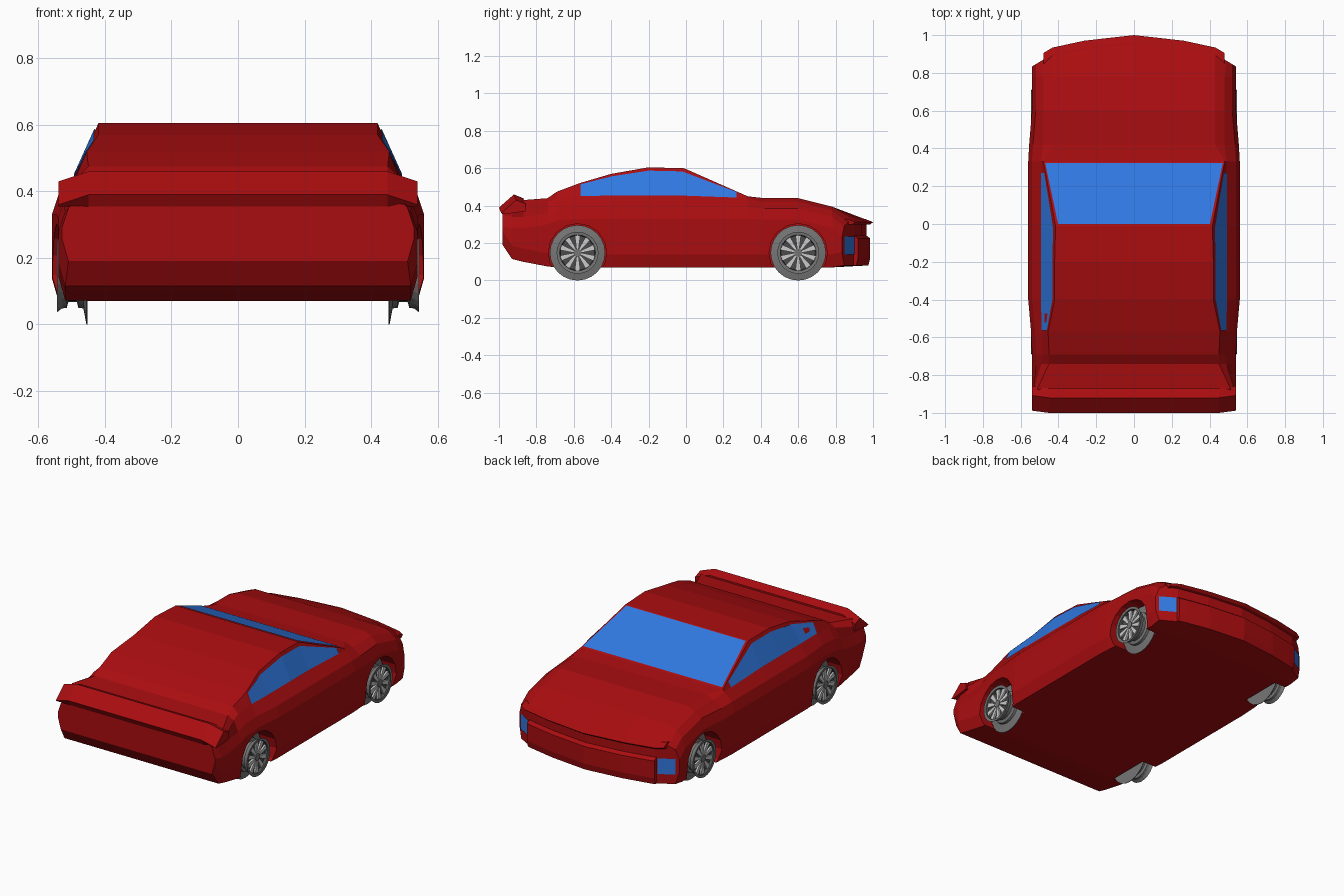
import bpy, bmesh, math
from mathutils import Vector, Matrix

cube = bpy.data.objects.get("Cube")
if cube:
    bpy.data.objects.remove(cube, do_unlink=True)


def material(name, *rgb):
    m = bpy.data.materials.new(name)
    m.use_nodes = True
    m.diffuse_color = (*rgb, 1)
    m.node_tree.nodes["Principled BSDF"].inputs["Base Color"].default_value = (*rgb, 1)
    return m


RED = material("red_paint", 0.4, 0.004, 0.005)
BLUE = material("blue_glass", 0.03, 0.19, 0.75)
TYRE = material("tyre_grey", 0.18, 0.18, 0.18)
DARK = material("dark_grey", 0.07, 0.07, 0.07)
SILVER = material("silver", 0.6, 0.6, 0.6)


def finish(name, bm, *mats):
    bmesh.ops.recalc_face_normals(bm, faces=bm.faces)
    mesh = bpy.data.meshes.new(name)
    bm.to_mesh(mesh)
    bm.free()
    for m in mats:
        mesh.materials.append(m)
    ob = bpy.data.objects.new(name, mesh)
    bpy.context.collection.objects.link(ob)
    return ob


def loft(name, rings, mat, caps=()):
    """Skin closed rings; caps are index lists, or one n-gon if none given."""
    bm = bmesh.new()
    loops = [[bm.verts.new(p) for p in ring] for ring in rings]
    n = len(loops[0])
    for a, b in zip(loops, loops[1:]):
        for i in range(n):
            j = (i + 1) % n
            bm.faces.new((a[i], a[j], b[j], b[i]))
    for ring in (loops[0], loops[-1]):
        for cap in caps or [range(n)]:
            bm.faces.new([ring[i] for i in cap])
    return finish(name, bm, mat)


def strip(name, lower, upper, mat):
    bm = bmesh.new()
    lo = [bm.verts.new(p) for p in lower]
    up = [bm.verts.new(p) for p in upper]
    for i in range(len(lo) - 1):
        bm.faces.new((lo[i], lo[i + 1], up[i + 1], up[i]))
    return finish(name, bm, mat)


# Nose curve in plan: how far the front falls back at a given x
def sweep(x):
    x = abs(x)
    if x < 0.43:
        return 0.065 * (x / 0.43) ** 1.6
    return 0.065 + 0.6 * (x - 0.43)


# Body stations: y, floor z, half width, shoulder z, belt x, belt z, top x, top z
STATIONS = [
    (-0.98, 0.19, 0.53, 0.35, 0.50, 0.36, 0.45, 0.37),
    (-0.93, 0.115, 0.54, 0.34, 0.53, 0.38, 0.50, 0.41),
    (-0.87, 0.10, 0.54, 0.34, 0.53, 0.39, 0.51, 0.43),
    (-0.74, 0.075, 0.54, 0.36, 0.49, 0.42, 0.45, 0.44),
    (-0.69, 0.07, 0.54, 0.38, 0.485, 0.44, 0.45, 0.475),
    (-0.57, 0.07, 0.545, 0.39, 0.485, 0.45, 0.455, 0.52),
    (-0.40, 0.07, 0.56, 0.39, 0.49, 0.45, 0.42, 0.57),
    (-0.20, 0.07, 0.56, 0.39, 0.49, 0.45, 0.42, 0.605),
    (-0.01, 0.07, 0.56, 0.39, 0.49, 0.45, 0.415, 0.60),
    (0.33, 0.07, 0.56, 0.39, 0.49, 0.44, 0.48, 0.45),
    (0.42, 0.07, 0.555, 0.385, 0.48, 0.42, 0.43, 0.44),
    (0.60, 0.07, 0.54, 0.385, 0.48, 0.42, 0.43, 0.44),
    (0.78, 0.07, 0.54, 0.34, 0.48, 0.375, 0.43, 0.395),
    (0.965, 0.08, 0.54, 0.29, 0.49, 0.31, 0.43, 0.325),
]


def body_ring(st):
    y, floor, w, sh, bx, bz, tx, tz = st
    sill = w - 0.02
    half = [(0, floor), (sill * 0.44, floor), (sill * 0.8, floor), (sill, floor),
            (w, floor + 0.07), (w, sh - 0.06), (w - 0.02, sh),
            (bx, bz), (tx, tz), (tx * 0.55, tz), (0, tz)]
    full = half + [(-x, z) for x, z in half[-2:0:-1]]
    nose = y > 0.9
    return [(x, y - (sweep(x) if nose else 0), z) for x, z in full]


right_caps = [(0, 1, 9, 10), (1, 2, 8, 9), tuple(range(2, 9))]
left_caps = [tuple((20 - i) % 20 for i in c) for c in right_caps]
body = loft("body", [body_ring(s) for s in STATIONS], RED, right_caps + left_caps)

# Wheel arches cut out of the body
WHEELS = [(s, y) for s in (1, -1) for y in (-0.58, 0.6)]
HUB_Z = 0.148
bm = bmesh.new()
for s, y in WHEELS:
    place = Matrix.Translation((s * 0.565, y, HUB_Z)) @ Matrix.Rotation(math.pi / 2, 4, "Y")
    bmesh.ops.create_cone(bm, cap_ends=True, segments=16, radius1=0.156,
                          radius2=0.156, depth=0.25, matrix=place)
cutter = finish("arch_cutter", bm, RED)
cutter.hide_render = True
cut = body.modifiers.new("arches", "BOOLEAN")
cut.operation = "DIFFERENCE"
cut.solver = "EXACT"
cut.object = cutter
bpy.context.view_layer.update()
cut_mesh = bpy.data.meshes.new_from_object(
    body.evaluated_get(bpy.context.evaluated_depsgraph_get()))
body.modifiers.clear()
body.data = cut_mesh
bpy.data.objects.remove(cutter, do_unlink=True)


# Hood lip and front bumper follow the nose curve
def nose_bar(name, profile, half_width):
    xs = [half_width * t for t in (-1, -0.9, -0.55, 0, 0.55, 0.9, 1)]
    loft(name, [[(x, y - sweep(x), z) for y, z in profile] for x in xs], RED)


nose_bar("hood_lip", [(0.93, 0.295), (0.985, 0.30), (1.0, 0.312), (0.96, 0.328), (0.93, 0.328)], 0.48)
nose_bar("front_bumper", [(0.93, 0.08), (0.975, 0.08), (0.985, 0.12), (0.985, 0.225), (0.965, 0.24), (0.93, 0.24)], 0.43)

# Tail spoiler, drooping at both ends
tail = [(-0.87, 0.44), (-0.92, 0.46), (-1.0, 0.39), (-0.98, 0.355), (-0.87, 0.37)]
loft("spoiler", [[(x, y + abs(drop) * 0.4, z - drop * (z > 0.38)) for y, z in tail]
                 for x, drop in ((-0.54, 0.03), (-0.45, 0), (0.45, 0), (0.54, 0.03))], RED)


# Glass follows the cabin between belt and roof edge
def cabin(y, t, s):
    for a, b in zip(STATIONS, STATIONS[1:]):
        if a[0] <= y <= b[0]:
            f = (y - a[0]) / (b[0] - a[0])
            bx, bz, tx, tz = (p + (q - p) * f for p, q in zip(a[4:], b[4:]))
            return Vector((s * (bx + (tx - bx) * t + 0.004), y, bz + (tz - bz) * t + 0.001))


for s, side in ((1, "left"), (-1, "right")):
    ys = (-0.565, -0.4, -0.2, -0.02, 0.27)
    strip(side + "_window", [cabin(y, 0.02, s) for y in ys],
          [cabin(y, 0.88, s) for y in ys], BLUE)
    # Headlight on the angled nose corner
    ends = [(x, 0.969 - sweep(x)) for x in (0.437, 0.523)]
    strip(side + "_headlight", [(s * x, y, 0.14) for x, y in ends],
          [(s * x, y, 0.235) for x, y in ends], BLUE)

strip("windshield", [(s * 0.47, 0.322, 0.458) for s in (-1, 1)],
      [(s * 0.402, 0, 0.6) for s in (-1, 1)], BLUE)

# Wheels: radius and x of the rim outline, from inner flange to outer disc
RIM = [(0, 0.455), (0.148, 0.452), (0.148, 0.456), (0.1, 0.465), (0.098, 0.48),
       (0.08, 0.485), (0.08, 0.51), (0.098, 0.515), (0.1, 0.53), (0.112, 0.545),
       (0.096, 0.543), (0.092, 0.525), (0, 0.522)]
SEGMENTS = 24
for s, y in WHEELS:
    name = ("left" if s > 0 else "right") + ("_front" if y > 0 else "_rear")
    bm = bmesh.new()
    verts = [bm.verts.new((x, r, 0)) for r, x in RIM]
    edges = [bm.edges.new(pair) for pair in zip(verts, verts[1:])]
    bmesh.ops.spin(bm, geom=verts + edges, cent=(0, 0, 0), axis=(1, 0, 0),
                   angle=math.tau, steps=SEGMENTS, use_duplicate=False)
    bmesh.ops.remove_doubles(bm, verts=bm.verts, dist=0.0005)
    for f in bm.faces:
        f.material_index = int(f.calc_center_median().x > 0.52 and
                               max(v.co.yz.length for v in f.verts) < 0.099)
    # Ten tapered spokes and a hub
    for k in range(10):
        turn = Matrix.Rotation(math.tau * k / 10, 4, "X")
        spoke = [bm.verts.new(turn @ Vector((x, w, r))) for x in (0.52, 0.535)
                 for w, r in ((-0.006, 0.02), (0.006, 0.02), (0.015, 0.094), (-0.015, 0.094))]
        for q in ((0, 1, 2, 3), (4, 5, 6, 7), (0, 1, 5, 4), (1, 2, 6, 5), (2, 3, 7, 6), (3, 0, 4, 7)):
            bm.faces.new([spoke[i] for i in q]).material_index = 2
    hub = Matrix.Translation((0.53, 0, 0)) @ Matrix.Rotation(math.pi / 2, 4, "Y")
    bmesh.ops.create_cone(bm, cap_ends=True, segments=12, radius1=0.022,
                          radius2=0.022, depth=0.02, matrix=hub)
    bmesh.ops.transform(bm, verts=bm.verts,
                        matrix=Matrix.Translation((0, y, HUB_Z)) @ Matrix.Scale(s, 4, (1, 0, 0)))
    finish(name + "_wheel", bm, TYRE, DARK, SILVER)
